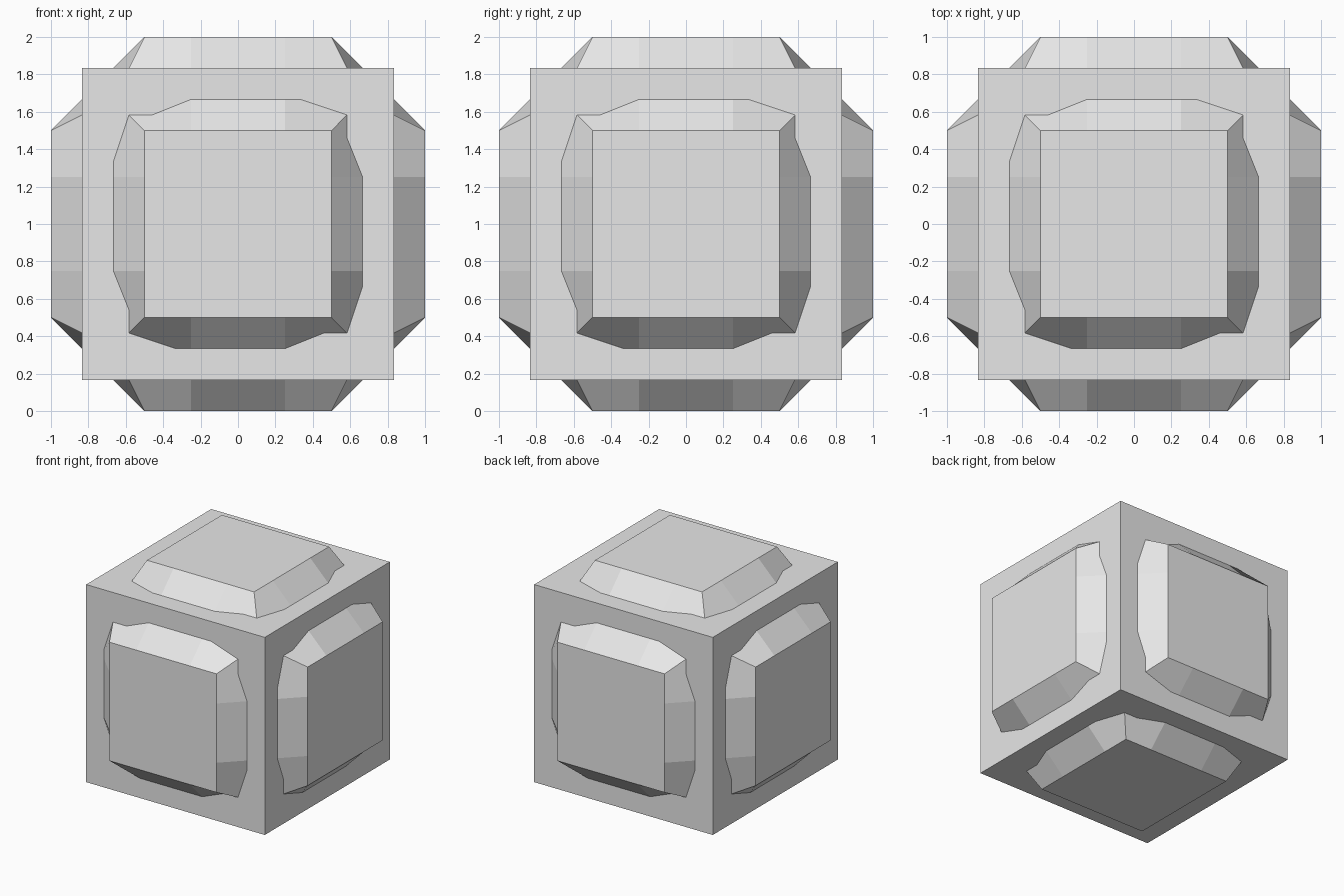
import bpy
import math
from mathutils import Matrix, Vector

if "Cube" in bpy.data.objects:
    bpy.data.objects.remove(bpy.data.objects["Cube"])

grey = bpy.data.materials.new("light grey")
grey.diffuse_color = (0.8, 0.8, 0.8, 1)
grey.use_nodes = True
grey.node_tree.nodes["Principled BSDF"].inputs["Base Color"].default_value = grey.diffuse_color

CENTRE = Vector((0, 0, 1))
HALF = 5 / 6       # half size of the plain cube
FLAT, MID = 0.5, 0.25   # half width of raised panels, and their edge split
RIDGE, CORNER = 0.75, 2 / 3

# Plain cube
bpy.ops.mesh.primitive_cube_add(size=2 * HALF, location=CENTRE)
cube = bpy.context.object
cube.name = "cube_body"
cube.data.materials.append(grey)

# Chamfered core whose six panels stand proud of the cube
verts, faces, index = [], [], {}


def vert(p):
    key = tuple(round(c, 4) + 0.0 for c in p)
    if key not in index:
        index[key] = len(verts)
        verts.append(p + CENTRE)
    return index[key]


quarter = math.pi / 2
turns = [Matrix.Rotation(k * quarter, 3, 'X') for k in range(4)]
turns += [Matrix.Rotation(s * quarter, 3, 'Y') for s in (1, -1)]

for turn in turns:
    panel = []
    for k in range(4):
        m = turn @ Matrix.Rotation(k * quarter, 3, 'Z')
        inner = [vert(m @ Vector((u, FLAT, 1))) for u in (-FLAT, -MID, MID, FLAT)]
        outer = [vert(m @ Vector(p)) for p in ((-CORNER, CORNER, CORNER),
                                               (-MID, RIDGE, RIDGE),
                                               (MID, RIDGE, RIDGE),
                                               (CORNER, CORNER, CORNER))]
        # bevel quads; the first vertex sets the fold diagonal
        faces.append((inner[1], outer[1], outer[0], inner[0]))
        faces.append((inner[1], inner[2], outer[2], outer[1]))
        faces.append((inner[3], outer[3], outer[2], inner[2]))
        panel += [inner[3], inner[2], inner[1]]
    faces.append(panel)

mesh = bpy.data.meshes.new("raised_panels")
mesh.from_pydata(verts, [], faces)
mesh.materials.append(grey)
core = bpy.data.objects.new("raised_panels", mesh)
bpy.context.collection.objects.link(core)
